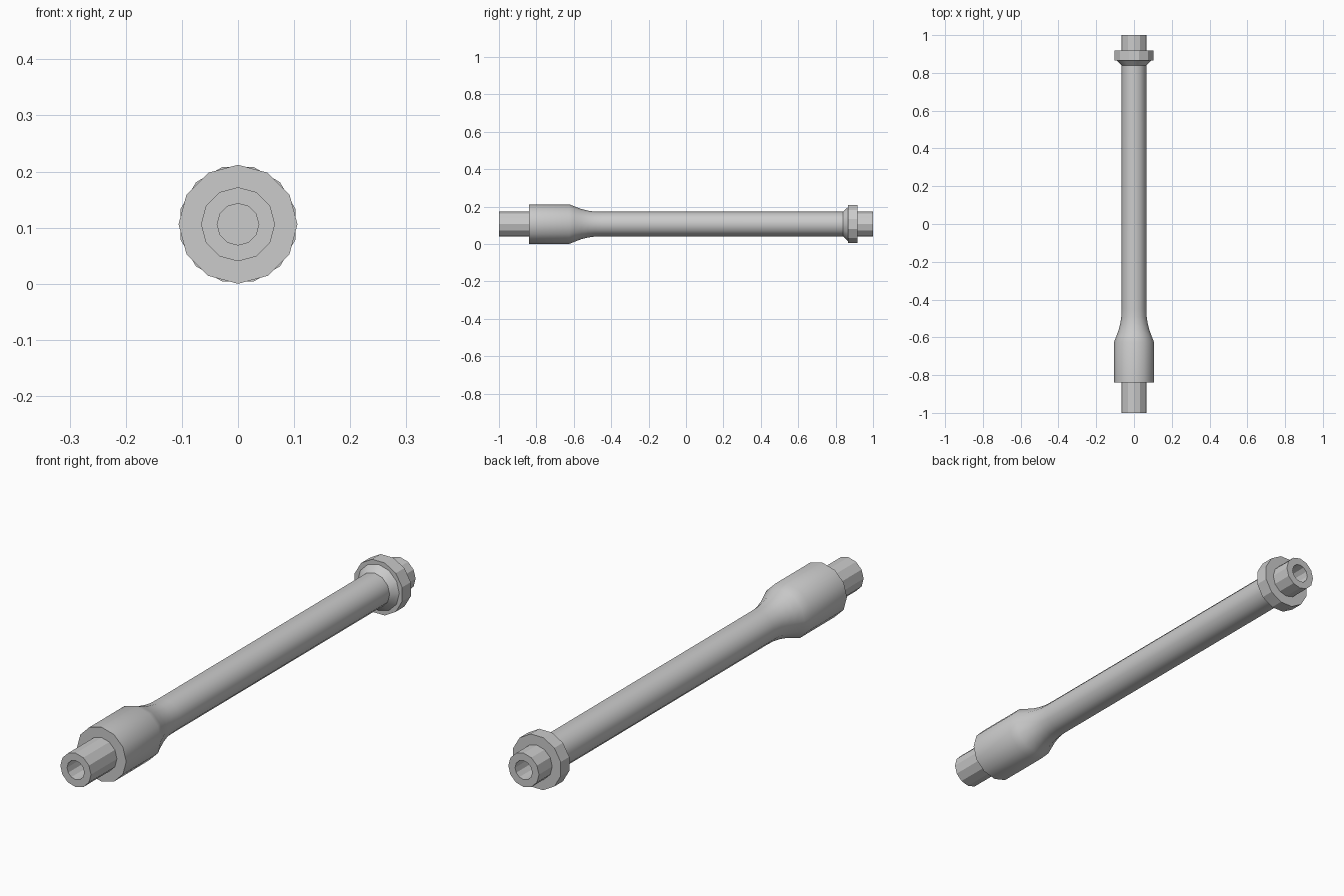
import bpy, bmesh
from math import sin, cos, pi, radians

cube = bpy.data.objects.get("Cube")
if cube:
    bpy.data.objects.remove(cube)

SIDES = 12
R_BIG = 0.106     # barrel and flange
R_ROD = 0.066     # rod and end stubs
R_BORE = 0.037    # blind holes in both ends

grey = bpy.data.materials.new("plain_grey")
grey.use_nodes = True
grey.diffuse_color = (0.6, 0.6, 0.6, 1)
grey.node_tree.nodes["Principled BSDF"].inputs["Base Color"].default_value = (0.6, 0.6, 0.6, 1)


def lathe(name, profile, turn=0.0, smooth=True):
    """Spin (radius, y) points around the rod's long axis."""
    bm = bmesh.new()
    rings = []
    for r, y in profile:
        angles = [2 * pi * i / SIDES + turn for i in range(SIDES)]
        rings.append([bm.verts.new((r * cos(a), y, r * sin(a))) for a in angles])
    for a, b in zip(rings, rings[1:]):
        for i in range(SIDES):
            j = (i + 1) % SIDES
            bm.faces.new((a[i], a[j], b[j], b[i]))
    bmesh.ops.remove_doubles(bm, verts=bm.verts, dist=1e-5)
    bmesh.ops.recalc_face_normals(bm, faces=bm.faces)
    mesh = bpy.data.meshes.new(name)
    bm.to_mesh(mesh)
    bm.free()
    mesh.materials.append(grey)
    obj = bpy.data.objects.new(name, mesh)
    obj.location.z = R_BIG
    bpy.context.collection.objects.link(obj)
    if smooth:
        bpy.ops.object.select_all(action='DESELECT')
        obj.select_set(True)
        bpy.context.view_layer.objects.active = obj
        bpy.ops.object.shade_smooth_by_angle(angle=radians(35))
    return obj


# Barrel flaring down into the long rod
lathe("barrel_and_rod", [
    (0, -0.84), (R_BIG, -0.84), (R_BIG, -0.625), (0.094, -0.595),
    (0.081, -0.56), (0.072, -0.525), (0.067, -0.49), (R_ROD, -0.45),
    (R_ROD, 0.86), (0, 0.86)])

# Flange with a chamfered collar on its inner side
lathe("flange", [(0, 0.865), (R_BIG, 0.865), (R_BIG, 0.918), (0, 0.918)],
      turn=pi / SIDES, smooth=False)
lathe("flange_collar", [(0, 0.84), (R_ROD, 0.84), (0.092, 0.867), (0, 0.867)])


# Hollow stubs at both ends
def stub(name, base, tip, bore_end):
    lathe(name, [(0, base), (R_ROD, base), (R_ROD, tip), (R_BORE, tip),
                 (R_BORE, bore_end), (0, bore_end)], smooth=False)


stub("front_stub", -0.835, -1, -0.85)
stub("back_stub", 0.91, 1, 0.92)
